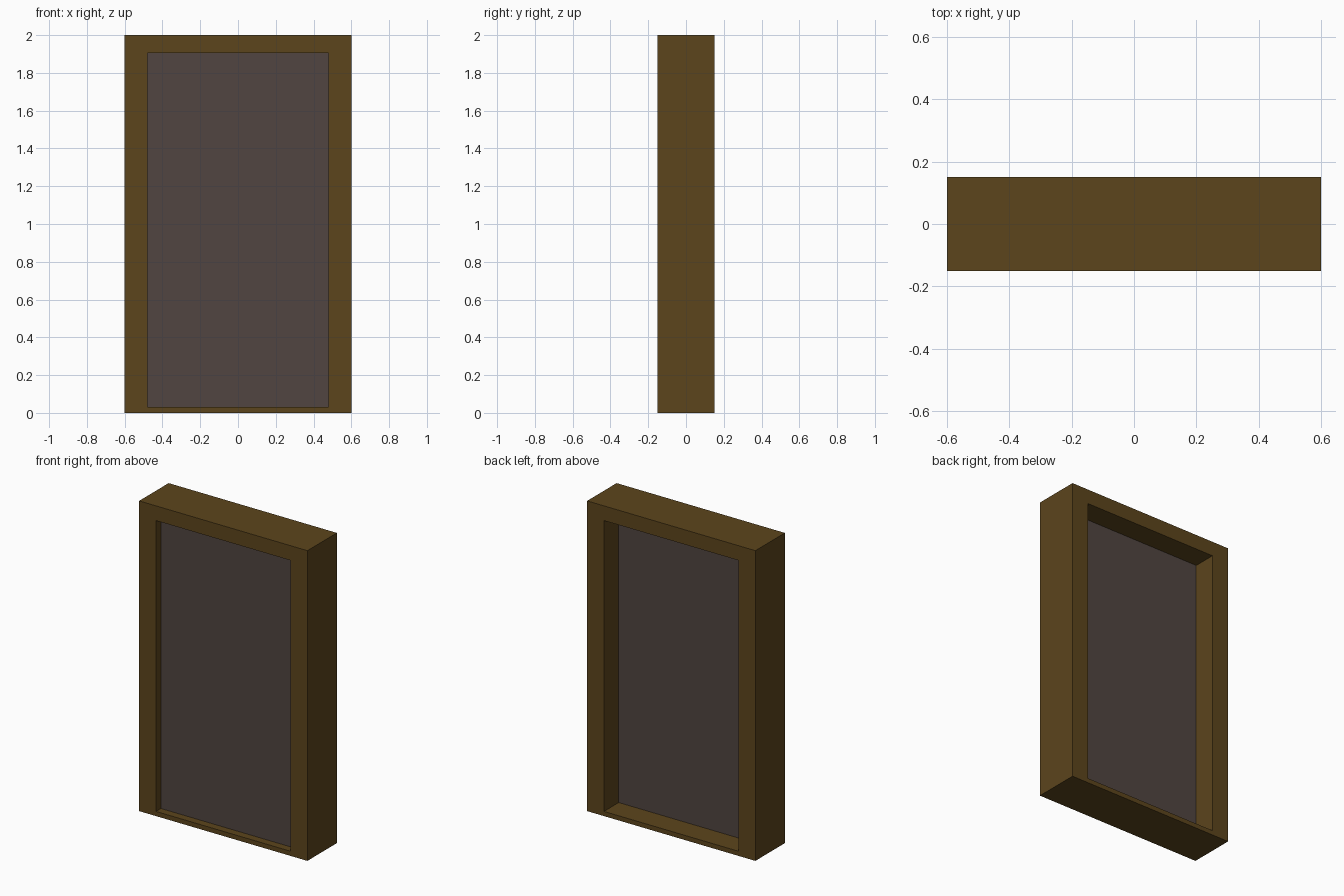
import bpy, bmesh

if "Cube" in bpy.data.objects:
    bpy.data.objects.remove(bpy.data.objects["Cube"])


def material(name, rgb):
    mat = bpy.data.materials.new(name)
    mat.diffuse_color = (*rgb, 1)
    mat.use_nodes = True
    mat.node_tree.nodes["Principled BSDF"].inputs["Base Color"].default_value = mat.diffuse_color
    return mat


def add_object(name, bm, mat):
    bmesh.ops.recalc_face_normals(bm, faces=bm.faces)
    mesh = bpy.data.meshes.new(name)
    bm.to_mesh(mesh)
    bm.free()
    mesh.materials.append(mat)
    obj = bpy.data.objects.new(name, mesh)
    bpy.context.collection.objects.link(obj)
    return obj


def rect(bm, half_width, z0, z1, y):
    corners = ((-half_width, z0), (half_width, z0), (half_width, z1), (-half_width, z1))
    return [bm.verts.new((x, y, z)) for x, z in corners]


def bridge(bm, a, b):
    for i in range(4):
        j = (i + 1) % 4
        bm.faces.new((a[i], a[j], b[j], b[i]))


wood = material("brown_wood", (0.107, 0.059, 0.0116))
board = material("grey_brown_panel", (0.082, 0.060, 0.053))

DEPTH = 0.15
OPENING = (0.48, 0.03, 1.905)

# Frame: outer and inner rectangles joined into one closed ring
bm = bmesh.new()
loops = [
    rect(bm, 0.6, 0, 2, -DEPTH),
    rect(bm, 0.6, 0, 2, DEPTH),
    rect(bm, *OPENING, DEPTH),
    rect(bm, *OPENING, -DEPTH),
]
for i in range(4):
    bridge(bm, loops[i], loops[(i + 1) % 4])
add_object("door_frame", bm, wood)

# Door panel: slab recessed further from the back than the front
bm = bmesh.new()
front, back = rect(bm, *OPENING, -0.10), rect(bm, *OPENING, 0.0)
bridge(bm, front, back)
bm.faces.new(front)
bm.faces.new(back)
add_object("door_panel", bm, board)
